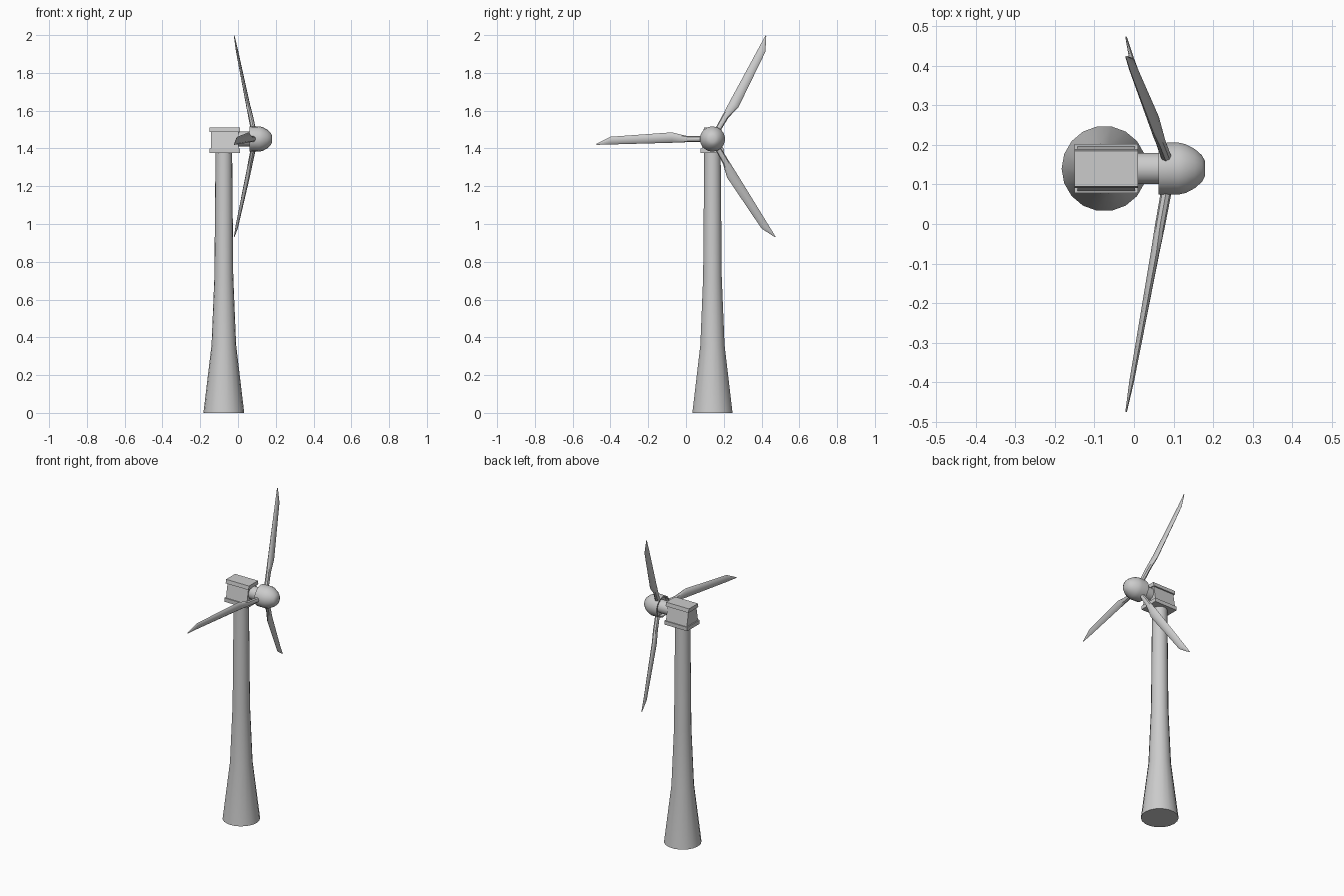
import bpy, bmesh, math
from mathutils import Matrix, Vector

if "Cube" in bpy.data.objects:
    bpy.data.objects.remove(bpy.data.objects["Cube"])

CY, CZ = 0.14, 1.45          # rotor axis
TX = -0.075                  # tower axis


def finish(name, bm, smooth=None):
    bmesh.ops.remove_doubles(bm, verts=bm.verts, dist=1e-5)
    bmesh.ops.recalc_face_normals(bm, faces=bm.faces)
    me = bpy.data.meshes.new(name)
    bm.to_mesh(me)
    bm.free()
    ob = bpy.data.objects.new(name, me)
    bpy.context.collection.objects.link(ob)
    if smooth:
        bpy.ops.object.select_all(action='DESELECT')
        ob.select_set(True)
        bpy.context.view_layer.objects.active = ob
        bpy.ops.object.shade_smooth_by_angle(angle=math.radians(smooth))
    return ob


def loft(name, rings, smooth=None, matrix=None):
    """Skin equal-length rings of points and cap both ends."""
    bm = bmesh.new()
    vr = [[bm.verts.new(p) for p in r] for r in rings]
    n = len(rings[0])
    for a, b in zip(vr, vr[1:]):
        for i in range(n):
            j = (i + 1) % n
            bm.faces.new((a[i], a[j], b[j], b[i]))
    bm.faces.new(vr[0][::-1])
    bm.faces.new(vr[-1])
    if matrix:
        bm.transform(matrix)
    return finish(name, bm, smooth)


def circle(r, h, n):
    return [(r * math.cos(2 * math.pi * i / n), r * math.sin(2 * math.pi * i / n), h)
            for i in range(n)]


def turned(name, profile, n, matrix, smooth=40):
    return loft(name, [circle(r, h, n) for r, h in profile], smooth, matrix)


# Tower with flared foot
turned("tower", [(0.108, 0), (0.065, 0.36), (0.050, 0.72), (0.044, 1.385)], 18,
       Matrix.Translation((TX, CY, 0)))


# Nacelle: narrow roof plate, tapering body, wide floor plate
def slab(name, x0, x1, sections):
    rings = [[(x0, CY - w, z), (x1, CY - w, z), (x1, CY + w, z), (x0, CY + w, z)]
             for w, z in sections]
    return loft(name, rings)


slab("nacelle_floor", -0.15, 0.01, [(0.062, 1.375), (0.062, 1.399)])
slab("nacelle_body", -0.143, 0.003, [(0.056, 1.399), (0.040, 1.486)])
slab("nacelle_roof", -0.15, 0.01, [(0.049, 1.486), (0.045, 1.51)])

# Shaft and rotor hub along +x
axis = Matrix.Translation((0, CY, CZ)) @ Matrix.Rotation(math.pi / 2, 4, 'Y')
turned("shaft", [(0.040, 0.0), (0.040, 0.08)], 18, axis)
turned("hub", [(0.055, 0.078), (0.058, 0.062), (0.066, 0.062), (0.067, 0.112),
               (0.062, 0.132), (0.050, 0.154), (0.034, 0.172), (0.018, 0.180)], 18, axis)

# Blade stations: distance out, lower edge, upper edge, half thickness
stations = [(0.03, -0.014, 0.014, 0.014), (0.14, -0.017, 0.017, 0.013),
            (0.215, -0.020, 0.035, 0.011), (0.54, -0.029, 0.012, 0.006),
            (0.615, -0.031, -0.026, 0.002)]
for k in range(3):
    rings = []
    for d, lo, hi, t in stations:
        c, h = (lo + hi) / 2, (hi - lo) / 2
        x = 0.092 - 0.182 * d
        pitch = 0.0 if d < 0.15 else 0.12
        ring = []
        for i in range(8):
            a = math.pi * i / 4
            u, v = t * math.cos(a), h * math.sin(a)
            ring.append((x + u + pitch * v, -d, c + v))
        rings.append(ring)
    m = Matrix.Translation((0, CY, CZ)) @ Matrix.Rotation(math.radians(120 * k), 4, 'X')
    loft("blade_%d" % (k + 1), rings, 35, m)
